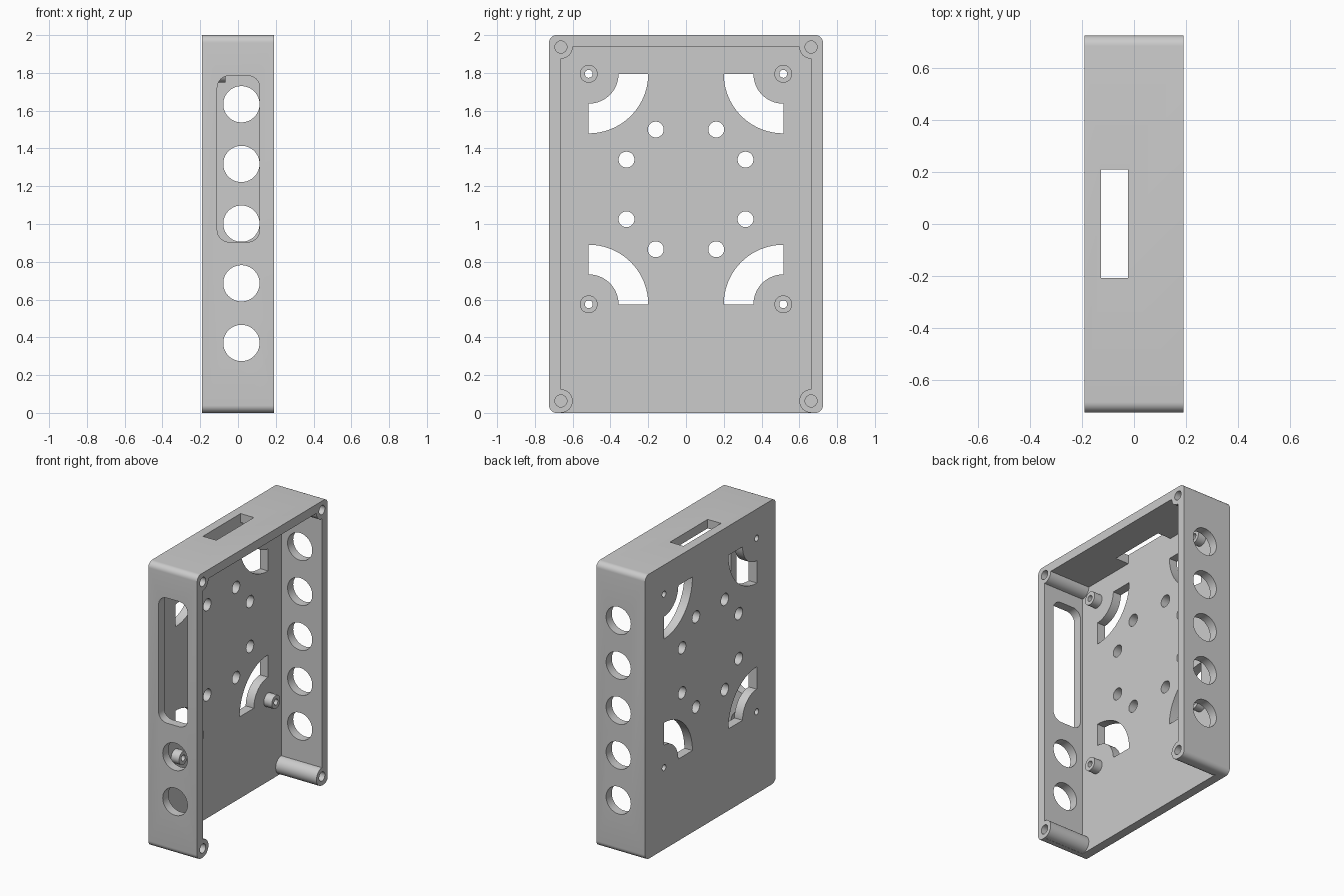
import bpy, bmesh, math
from math import cos, sin, pi

if "Cube" in bpy.data.objects:
    bpy.data.objects.remove(bpy.data.objects["Cube"], do_unlink=True)

# Overall sizes
HALF_X, HALF_Y, HEIGHT, WALL = 0.19, 0.725, 2.0, 0.063
PLATE = -HALF_X + WALL          # inner face of the back plate
OUT = 0.3                       # cutters reach past the open side

grey = bpy.data.materials.new("plain grey")
grey.use_nodes = True
colour = (0.6, 0.6, 0.6, 1)
grey.diffuse_color = colour
grey.node_tree.nodes["Principled BSDF"].inputs["Base Color"].default_value = colour


def arc(u, v, r, a0, a1, n):
    return [(u + r * cos(a0 + (a1 - a0) * i / n), v + r * sin(a0 + (a1 - a0) * i / n))
            for i in range(n + 1)]


def circle(u, v, r, n=48):
    return arc(u, v, r, 0, 2 * pi, n)[:-1]


def rounded_rect(u0, u1, v0, v1, r, n=8):
    corners = [(u1 - r, v1 - r), (u0 + r, v1 - r), (u0 + r, v0 + r), (u1 - r, v0 + r)]
    points = []
    for k, (u, v) in enumerate(corners):
        points += arc(u, v, r, k * pi / 2, (k + 1) * pi / 2, n)
    return points


def rect(u0, u1, v0, v1):
    return [(u0, v0), (u1, v0), (u1, v1), (u0, v1)]


def solid(name, prisms):
    """Extrude each (axis, outline, start, end) and gather them in one object."""
    bm = bmesh.new()
    place = {"X": lambda a, p: (a, p[0], p[1]),
             "Y": lambda a, p: (p[0], a, p[1]),
             "Z": lambda a, p: (p[0], p[1], a)}
    for axis, outline, start, end in prisms:
        near = [bm.verts.new(place[axis](start, p)) for p in outline]
        far = [bm.verts.new(place[axis](end, p)) for p in outline]
        bm.faces.new(near)
        bm.faces.new(far[::-1])
        for i in range(len(near)):
            j = (i + 1) % len(near)
            bm.faces.new((near[i], far[i], far[j], near[j]))
    bmesh.ops.recalc_face_normals(bm, faces=bm.faces)
    mesh = bpy.data.meshes.new(name)
    bm.to_mesh(mesh)
    bm.free()
    mesh.materials.append(grey)
    obj = bpy.data.objects.new(name, mesh)
    bpy.context.collection.objects.link(obj)
    return obj


def combine(target, tool, operation):
    tool.hide_render = True
    mod = target.modifiers.new(tool.name, "BOOLEAN")
    mod.operation, mod.solver, mod.object = operation, "EXACT", tool
    bpy.context.view_layer.objects.active = target
    bpy.ops.object.modifier_apply(modifier=mod.name)
    bpy.data.objects.remove(tool, do_unlink=True)


# Hollow shell, open on the +x side and at the bottom
housing = solid("housing", [
    ("X", rounded_rect(-HALF_Y, HALF_Y, 0, HEIGHT, 0.04), -HALF_X, HALF_X)])
inner = HALF_Y - WALL
cavity = solid("cavity", [
    ("X", rect(-inner, inner, -0.1, HEIGHT - WALL), PLATE, OUT)])
combine(housing, cavity, "DIFFERENCE")

# Corner screw posts and board standoffs
posts = [(s * 0.662, z) for s in (-1, 1) for z in (0.063, 1.937)]
mounts = [(s * 0.515, z) for s in (-1, 1) for z in (0.575, 1.795)]
combine(housing, solid("corner_posts", [
    ("X", circle(y, z, 0.062), -0.16, HALF_X) for y, z in posts]), "UNION")
combine(housing, solid("standoffs", [
    ("X", circle(y, z, 0.047), -0.16, -0.065) for y, z in mounts]), "UNION")

# Screw holes: blind in the posts, right through the standoffs
cuts = [("X", circle(y, z, 0.032, 32), -0.12, OUT) for y, z in posts]
cuts += [("X", circle(y, z, 0.021, 32), -OUT, OUT) for y, z in mounts]

# Curved vents around each standoff, opening towards the middle
for y, z in mounts:
    a0 = math.atan2(1.185 - z, -y) // (pi / 2) * (pi / 2)
    a1 = a0 + pi / 2
    vent = arc(y, z, 0.315, a0, a1, 24) + arc(y, z, 0.158, a1, a0, 24)
    cuts.append(("X", vent, -OUT, 0))

# Ring of eight round holes in the back plate
for s in (-1, 1):
    for t in (-1, 1):
        for dy, dz in ((0.16, 0.317), (0.315, 0.158)):
            cuts.append(("X", circle(s * dy, 1.183 + t * dz, 0.042), -OUT, 0))

# Round side holes: five at the back, two at the front below a long slot
for i in range(5):
    hole = circle(0.018, 0.37 + i * 0.316, 0.096, 64)
    cuts.append(("Y", hole, 0.6, 0.8))
    if i < 2:
        cuts.append(("Y", hole, -0.8, -0.6))
cuts.append(("Y", rounded_rect(-0.11, 0.115, 0.905, 1.785, 0.063), -0.8, -0.6))

# Top slot
cuts.append(("Z", rect(PLATE, -0.023, -0.208, 0.21), 1.9, 2.1))
combine(housing, solid("openings", cuts), "DIFFERENCE")

# Smooth curves, sharp edges
bpy.ops.object.select_all(action="DESELECT")
housing.select_set(True)
bpy.context.view_layer.objects.active = housing
bpy.ops.object.shade_smooth_by_angle(angle=math.radians(30))
